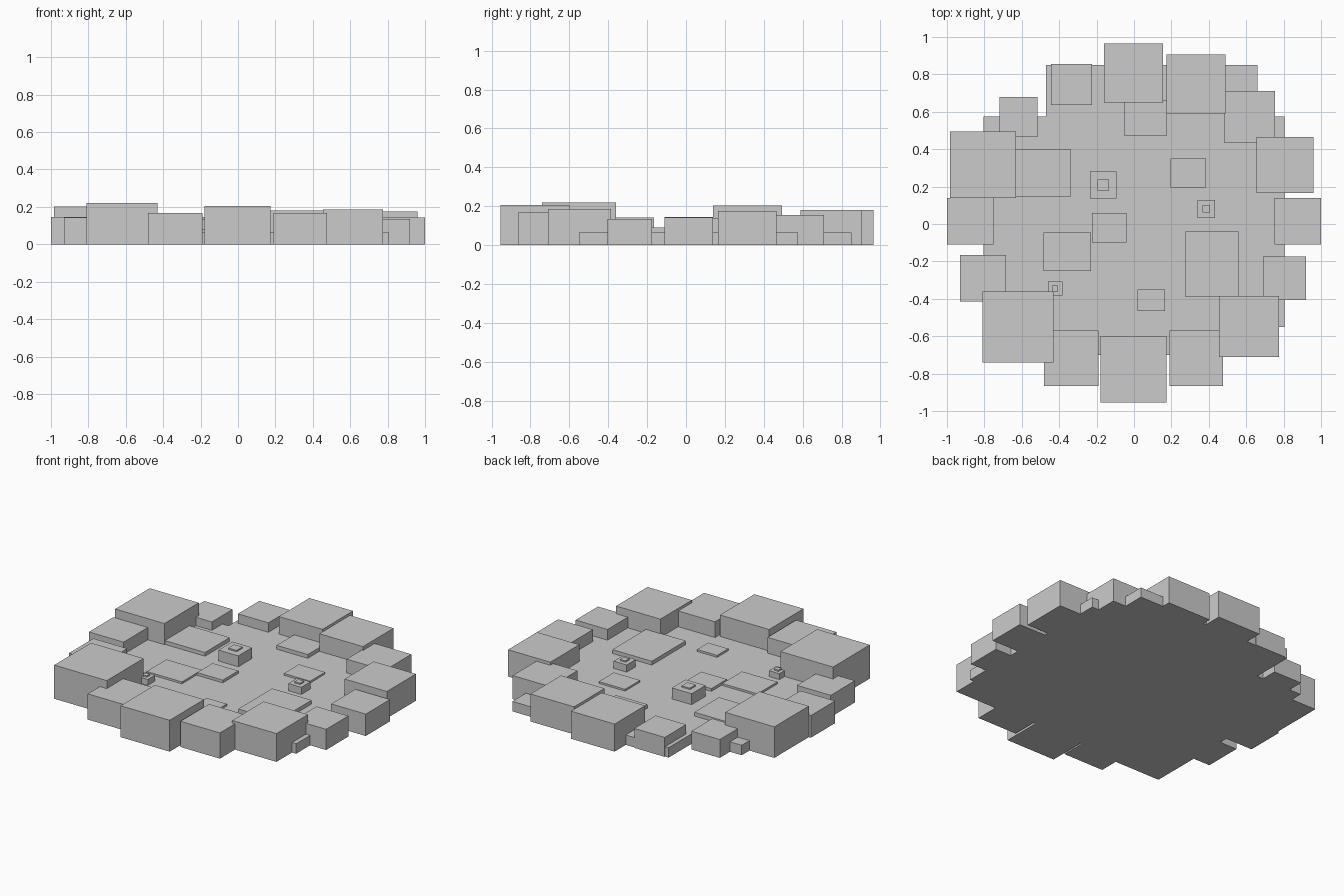
import bpy, bmesh

stone = bpy.data.materials.new("light grey")
stone.diffuse_color = (0.6, 0.6, 0.6, 1)

FLOOR = 0.065


def finish(name, bm):
    mesh = bpy.data.meshes.new(name)
    bm.to_mesh(mesh)
    bm.free()
    mesh.materials.append(stone)
    obj = bpy.data.objects.new(name, mesh)
    bpy.context.collection.objects.link(obj)
    return obj


def box(name, x0, x1, y0, y1, z0, z1):
    bm = bmesh.new()
    bmesh.ops.create_cube(bm, size=1)
    for v in bm.verts:
        v.co.x = x1 if v.co.x > 0 else x0
        v.co.y = y1 if v.co.y > 0 else y0
        v.co.z = z1 if v.co.z > 0 else z0
    return finish(name, bm)


# Stepped floor slab, one extruded outline
outline = [(-0.805, -0.55), (-0.47, -0.55), (-0.47, -0.70), (0.47, -0.70),
           (0.47, -0.55), (0.805, -0.55), (0.805, 0.575), (0.66, 0.575),
           (0.66, 0.85), (-0.47, 0.85), (-0.47, 0.575), (-0.805, 0.575)]
bm = bmesh.new()
face = bm.faces.new([bm.verts.new((x, y, 0)) for x, y in outline])
top = bmesh.ops.extrude_face_region(bm, geom=[face])["geom"]
bmesh.ops.translate(bm, vec=(0, 0, FLOOR),
                    verts=[g for g in top if isinstance(g, bmesh.types.BMVert)])
bmesh.ops.recalc_face_normals(bm, faces=bm.faces)
finish("floor_slab", bm)

# Ring of rim blocks: x0, x1, y0, y1, height
rim = [
    (-0.16, 0.155, 0.65, 0.965, 0.18), (0.175, 0.49, 0.59, 0.905, 0.18),
    (0.48, 0.755, 0.435, 0.71, 0.155), (0.655, 0.96, 0.165, 0.465, 0.175),
    (0.75, 1.0, -0.11, 0.14, 0.143), (0.69, 0.92, -0.405, -0.175, 0.135),
    (0.455, 0.775, -0.71, -0.385, 0.185), (0.19, 0.475, -0.865, -0.57, 0.168),
    (-0.18, 0.175, -0.955, -0.60, 0.205), (-0.48, -0.19, -0.865, -0.57, 0.168),
    (-0.81, -0.43, -0.74, -0.36, 0.22), (-0.93, -0.685, -0.415, -0.165, 0.142),
    (-1.0, -0.75, -0.11, 0.14, 0.145), (-0.985, -0.63, 0.14, 0.495, 0.203),
    (-0.72, -0.515, 0.465, 0.68, 0.12), (-0.445, -0.225, 0.635, 0.855, 0.127),
]
for i, (x0, x1, y0, y1, h) in enumerate(rim):
    box(f"rim_block_{i + 1}", x0, x1, y0, y1, 0, h)

# Flat paving plates: x0, x1, y0, y1, thickness above the floor
plates = [
    (-0.64, -0.34, 0.145, 0.40, 0.025), (-0.05, 0.175, 0.47, 0.66, 0.025),
    (-0.225, -0.04, -0.10, 0.06, 0.018), (-0.485, -0.23, -0.25, -0.045, 0.013),
    (0.02, 0.165, -0.465, -0.35, 0.013), (0.275, 0.56, -0.39, -0.04, 0.025),
    (0.195, 0.385, 0.195, 0.35, 0.012),
]
for i, (x0, x1, y0, y1, t) in enumerate(plates):
    box(f"paving_plate_{i + 1}", x0, x1, y0, y1, FLOOR - 0.02, FLOOR + t)

# Small stones with a thin cap: centre x, centre y, size
stones = [(-0.165, 0.208, 0.143), (0.387, 0.08, 0.094), (-0.422, -0.345, 0.077)]
for i, (x, y, s) in enumerate(stones):
    z = FLOOR + 0.5 * s
    r, c = s / 2, s * 0.21
    box(f"small_stone_{i + 1}", x - r, x + r, y - r, y + r, FLOOR - 0.02, z)
    box(f"stone_cap_{i + 1}", x - c, x + c, y - c, y + c, z - 0.005, z + 0.009)
